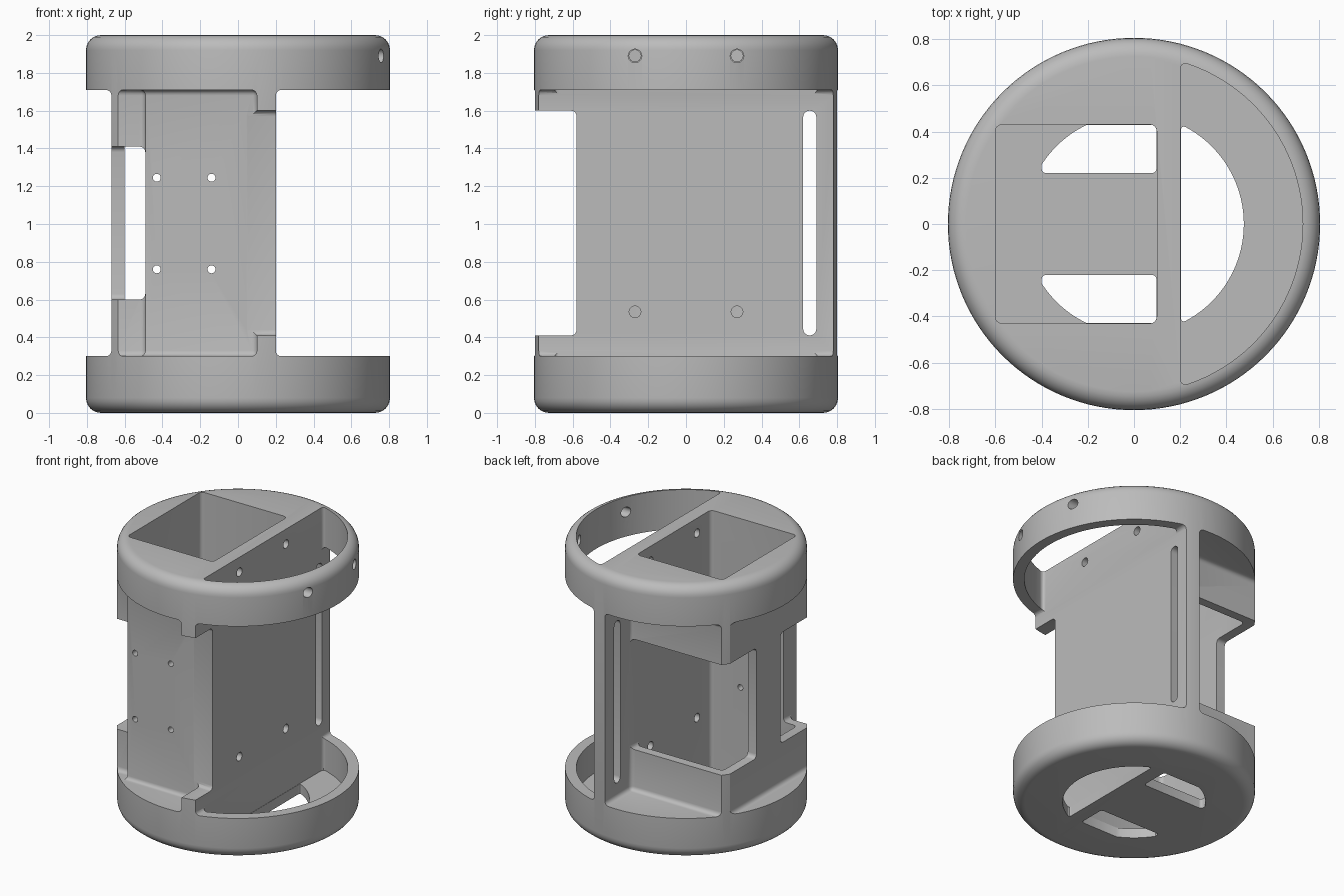
import bpy, bmesh, math
from mathutils import Matrix, Vector

if "Cube" in bpy.data.objects:
    bpy.data.objects.remove(bpy.data.objects["Cube"], do_unlink=True)

RADIUS, HEIGHT = 0.805, 2.0
BASE_TOP, CAP_BOTTOM = 0.3, 1.71     # open band between base and cap
WIN_LOW, WIN_HIGH = 0.6, 1.41        # side windows
FLOOR = 0.07
BIG = 1.2

grey = bpy.data.materials.new("light grey")
grey.use_nodes = True
colour = (0.5, 0.5, 0.5, 1)
grey.diffuse_color = colour
grey.node_tree.nodes["Principled BSDF"].inputs["Base Color"].default_value = colour


def make(name, bm):
    bmesh.ops.recalc_face_normals(bm, faces=bm.faces)
    mesh = bpy.data.meshes.new(name)
    bm.to_mesh(mesh)
    bm.free()
    ob = bpy.data.objects.new(name, mesh)
    bpy.context.collection.objects.link(ob)
    return ob


def round_edges(bm, edges, size, segments=4):
    bmesh.ops.bevel(bm, geom=edges, offset=size, segments=segments,
                    profile=0.5, affect='EDGES', clamp_overlap=True)


def along(edge, axis):
    d = edge.verts[0].co - edge.verts[1].co
    return abs(d[axis]) > 0.99 * d.length


def box(x, y, z, r=0.03, axis=None):
    """Block from ranges, rounded on all edges or those along one axis."""
    bm = bmesh.new()
    bmesh.ops.create_cube(bm, size=1)
    for v in bm.verts:
        v.co = Vector([(a + b) / 2 + c * (b - a) for (a, b), c in zip((x, y, z), v.co)])
    edges = [e for e in bm.edges if axis is None or along(e, axis)]
    round_edges(bm, edges, r)
    return make("cutter", bm)


def prism(points, z0, z1, r=0.03):
    """Upright prism with its sharp corners rounded."""
    bm = bmesh.new()
    face = bm.faces.new([bm.verts.new((px, py, z0)) for px, py in points])
    ext = bmesh.ops.extrude_face_region(bm, geom=[face])
    for v in ext["geom"]:
        if isinstance(v, bmesh.types.BMVert):
            v.co.z = z1
    bmesh.ops.recalc_face_normals(bm, faces=bm.faces)
    corners = [e for e in bm.edges if along(e, 2) and e.calc_face_angle(0) > 0.6]
    round_edges(bm, corners, r)
    return make("cutter", bm)


def rod(start, axis, length, r):
    bm = bmesh.new()
    bmesh.ops.create_cone(bm, cap_ends=True, segments=24, radius1=r, radius2=r, depth=length)
    turn = Matrix.Rotation(math.pi / 2, 4, 'Y' if axis == 0 else 'X')
    centre = Vector(start)
    centre[axis] += length / 2
    bm.transform(Matrix.Translation(centre) @ turn)
    return make("cutter", bm)


def arc(r, a0, a1, n):
    return [(r * math.cos(a0 + (a1 - a0) * i / n), r * math.sin(a0 + (a1 - a0) * i / n))
            for i in range(n + 1)]


def half_moon(r, x):
    a = math.acos(x / r)
    return arc(r, -a, a, 48)


# Solid drum with rounded rims
bm = bmesh.new()
bmesh.ops.create_cone(bm, cap_ends=True, segments=128, radius1=RADIUS, radius2=RADIUS, depth=HEIGHT)
bm.transform(Matrix.Translation((0, 0, HEIGHT / 2)))
round_edges(bm, [e for e in bm.edges if abs(e.verts[0].co.z - e.verts[1].co.z) < 0.001], 0.08, 6)
housing = make("housing", bm)
housing.data.materials.append(grey)

band, window = (BASE_TOP, CAP_BOTTOM), (WIN_LOW, WIN_HIGH)
cutters = [
    # Open band around the central box
    box((0.2, BIG), (-BIG, BIG), band),
    box((-0.7, 0.1), (-BIG, -0.58), band),
    box((-BIG, -0.49), (-BIG, -0.495), band),
    box((-BIG, -0.67), (-BIG, BIG), band),
    box((-BIG, 0.1), (0.495, BIG), band),
    # Notch in the front edge of the dividing plate
    box((0.02, 0.4), (-BIG, -0.579), (0.41, 1.6)),
    # Corner windows that leave a post on the side wall
    box((-BIG, 0.098), (0.14, BIG), window),
    box((-BIG, -0.491), (-BIG, -0.14), window),
    # Rectangular pocket and half-moon well
    box((-0.6, 0.099), (-0.43, 0.43), (FLOOR, 3), 0.03, 2),
    prism(half_moon(0.73, 0.201), FLOOR, 3),
    # Long slot in the dividing plate
    box((0.0, 0.4), (0.62, 0.69), (0.41, 1.6), 0.034, 0),
    # Half-moon floor opening
    prism(half_moon(0.475, 0.203), -1, 0.2),
]

# Paired floor openings, cut by a circular edge
r = 0.475
low, high = 0.22, 0.428
corner = math.sqrt(r * r - high * high)
for side in (1, -1):
    a0 = math.atan2(high, -corner)
    a1 = math.pi - math.acos(0.4 / r)
    pts = [(-0.4, low), (0.097, low), (0.097, high)] + arc(r, a0, a1, 10)
    cutters.append(prism([(px, py * side) for px, py in pts], -1, 0.2, 0.02))

# Screw holes through the plate, cap ring and front wall
for y in (-0.27, 0.27):
    cutters.append(rod((0.0, y, 0.535), 0, 0.4, 0.031))
    cutters.append(rod((0.0, y, 1.89), 0, 0.4, 0.031))
    cutters.append(rod((0.5, y, 1.89), 0, 0.6, 0.036))
for x in (-0.43, -0.14):
    for z in (0.76, 1.245):
        cutters.append(rod((x, -0.8, z), 1, 0.5, 0.021))

bpy.context.view_layer.objects.active = housing
for ob in bpy.context.selected_objects:
    ob.select_set(False)
housing.select_set(True)
for cutter in cutters:
    cutter.hide_render = True
    mod = housing.modifiers.new("cut", 'BOOLEAN')
    mod.operation = 'DIFFERENCE'
    mod.solver = 'EXACT'
    mod.object = cutter
    bpy.ops.object.modifier_apply(modifier=mod.name)
    bpy.data.objects.remove(cutter, do_unlink=True)

bpy.ops.object.shade_smooth_by_angle(angle=math.radians(30))
